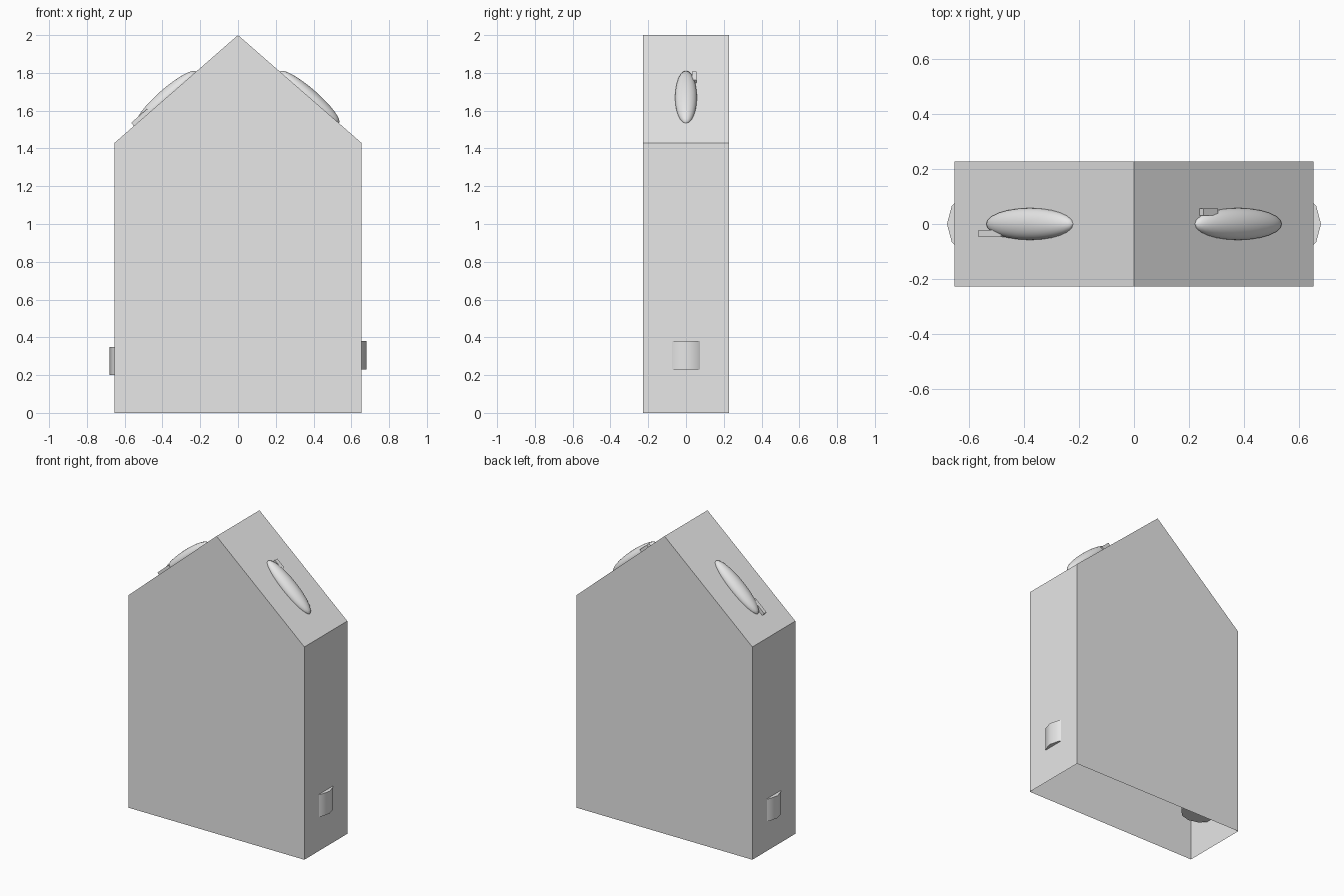
import bpy, bmesh, math
from mathutils import Matrix, Vector

cube = bpy.data.objects.get("Cube")
if cube:
    bpy.data.objects.remove(cube, do_unlink=True)

grey = bpy.data.materials.new("plain_grey")
grey.use_nodes = True
GREY = (0.8, 0.8, 0.8, 1)
grey.diffuse_color = GREY
grey.node_tree.nodes["Principled BSDF"].inputs["Base Color"].default_value = GREY

HALF_W, HALF_D, EAVE, PEAK = 0.653, 0.228, 1.43, 2.0
SLOPE = math.atan2(PEAK - EAVE, HALF_W)


def finish(bm, name, smooth=False):
    bmesh.ops.recalc_face_normals(bm, faces=bm.faces)
    mesh = bpy.data.meshes.new(name)
    bm.to_mesh(mesh)
    bm.free()
    mesh.materials.append(grey)
    obj = bpy.data.objects.new(name, mesh)
    bpy.context.collection.objects.link(obj)
    if smooth:
        bpy.ops.object.select_all(action='DESELECT')
        obj.select_set(True)
        bpy.context.view_layer.objects.active = obj
        bpy.ops.object.shade_smooth_by_angle(angle=math.radians(40))
    return obj


# Gabled body: thin shell, open underneath
bm = bmesh.new()
profile = [(-HALF_W, 0), (-HALF_W, EAVE), (0, PEAK), (HALF_W, EAVE), (HALF_W, 0)]
front = [bm.verts.new((x, -HALF_D, z)) for x, z in profile]
back = [bm.verts.new((x, HALF_D, z)) for x, z in profile]
bm.faces.new(front)
bm.faces.new(back[::-1])
for i in range(len(profile) - 1):
    bm.faces.new((front[i], back[i], back[i + 1], front[i + 1]))
finish(bm, "gabled_body")


def roof_matrix(side):
    """Local x runs down the slope and local z points out of the roof."""
    x = 0.378
    place = Matrix.Translation((side * x, 0, PEAK - x * math.tan(SLOPE)))
    turn = Matrix.Rotation(SLOPE, 4, 'Y')
    flip = Matrix.Rotation(0 if side > 0 else math.pi, 4, 'Z')
    return place @ flip @ turn


for side, label in ((1, "left"), (-1, "right")):
    # Flattened round disc rising through the roof
    bm = bmesh.new()
    bmesh.ops.create_uvsphere(bm, u_segments=24, v_segments=16, radius=1)
    bm.transform(roof_matrix(side) @ Matrix.Diagonal((0.208, 0.058, 0.045, 1)))
    finish(bm, label + "_roof_disc", True)

    # Drum poking through the side wall
    bm = bmesh.new()
    bmesh.ops.create_cone(bm, cap_ends=True, segments=12, radius1=0.13, radius2=0.13, depth=0.15)
    bm.transform(Matrix.Translation((side * 0.55, 0, 0.305 if side > 0 else 0.275)))
    finish(bm, label + "_side_drum", True)

# Small nubs beside the discs
for side, label, along, length, across in ((1, "left", -0.15, 0.07, 0.043),
                                           (-1, "right", 0.175, 0.11, 0.035)):
    bm = bmesh.new()
    bmesh.ops.create_cube(bm, size=1)
    bm.transform(roof_matrix(side) @ Matrix.Translation((along, across, 0.01))
                 @ Matrix.Diagonal((length, 0.025, 0.024, 1)))
    finish(bm, label + "_roof_nub")
